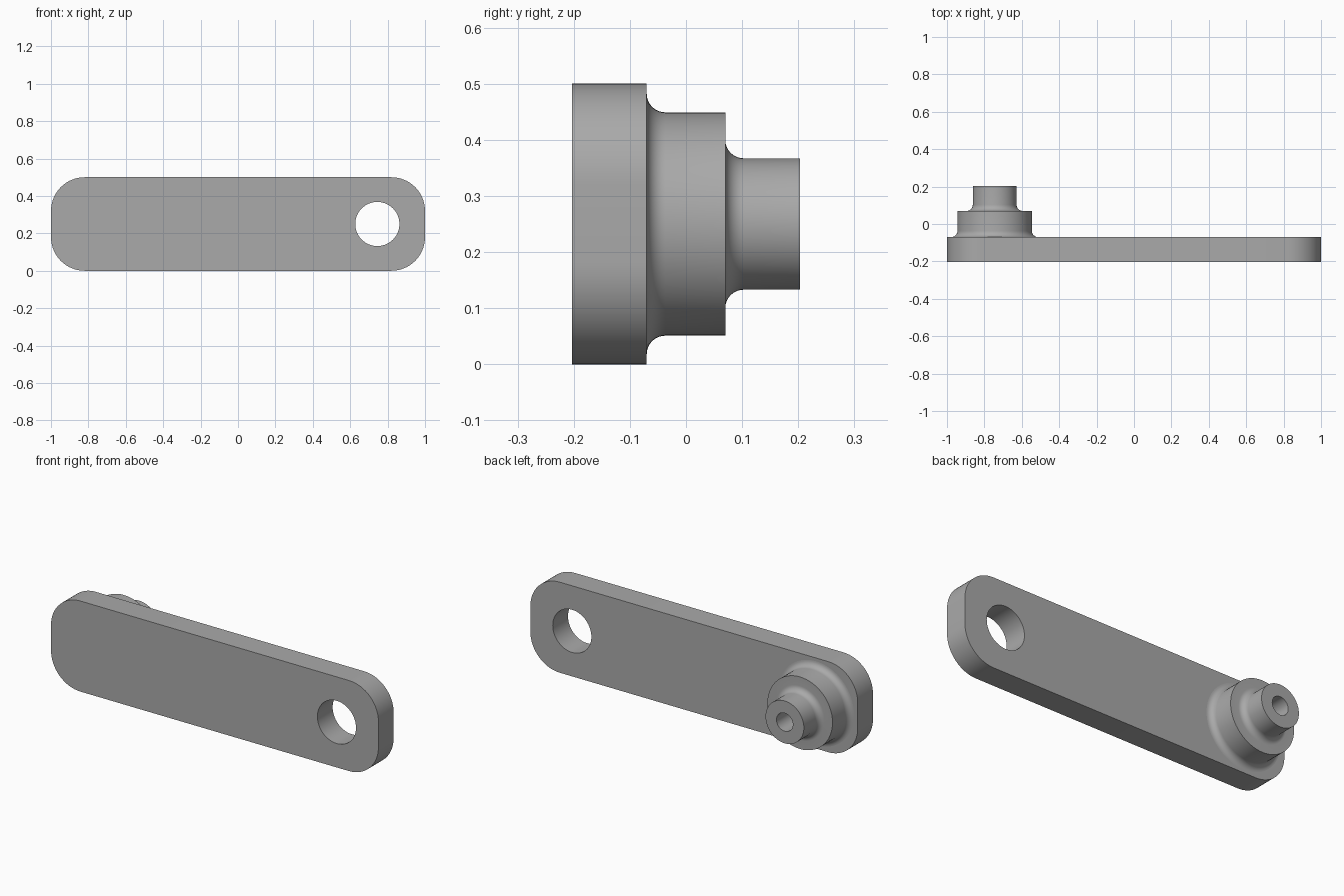
import bpy, bmesh, math
from mathutils import Matrix, Vector

cube = bpy.data.objects.get("Cube")
if cube:
    bpy.data.objects.remove(cube, do_unlink=True)

# Shared dimensions
FRONT, PLATE_BACK, BOSS_BACK, PIN_BACK = -0.203, -0.07, 0.07, 0.203
HEIGHT, MID = 0.5, 0.25
CORNER, FILLET = 0.18, 0.033
HOLE_X, BOSS_X = 0.745, -0.745

steel = bpy.data.materials.new("plain grey")
steel.use_nodes = True
steel.diffuse_color = (0.4, 0.4, 0.4, 1)
steel.node_tree.nodes["Principled BSDF"].inputs["Base Color"].default_value = (0.4, 0.4, 0.4, 1)


def add_object(name, bm):
    bmesh.ops.recalc_face_normals(bm, faces=bm.faces)
    mesh = bpy.data.meshes.new(name)
    bm.to_mesh(mesh)
    bm.free()
    mesh.materials.append(steel)
    obj = bpy.data.objects.new(name, mesh)
    bpy.context.collection.objects.link(obj)
    return obj


def smooth(obj):
    bpy.ops.object.select_all(action='DESELECT')
    obj.select_set(True)
    bpy.context.view_layer.objects.active = obj
    bpy.ops.object.shade_smooth_by_angle(angle=math.radians(30))


def fillet(radius, y):
    """Concave quarter arc from the shoulder at y up to a cylinder of this radius."""
    arc = [math.pi / 2 * i / 8 for i in range(9)]
    return [(radius + FILLET * (1 - math.sin(a)), y + FILLET * (1 - math.cos(a))) for a in arc]


# Plate: slab with rounded corners
bm = bmesh.new()
depth = PLATE_BACK - FRONT
bmesh.ops.create_cube(bm, size=1, matrix=Matrix.Translation((0, (FRONT + PLATE_BACK) / 2, MID))
                      @ Matrix.Diagonal((2, depth, HEIGHT, 1)))
corners = [e for e in bm.edges if abs(e.verts[0].co.y - e.verts[1].co.y) > depth / 2]
bmesh.ops.bevel(bm, geom=corners, offset=CORNER, segments=16, profile=0.5, affect='EDGES')
plate = add_object("plate", bm)

# Round hole through the plate
bm = bmesh.new()
bmesh.ops.create_cone(bm, cap_ends=True, segments=64, radius1=0.118, radius2=0.118, depth=1,
                      matrix=Matrix.Translation((HOLE_X, FRONT, MID)) @ Matrix.Rotation(math.pi / 2, 4, 'X'))
cutter = add_object("hole_cutter", bm)
cut = plate.modifiers.new("hole", 'BOOLEAN')
cut.operation = 'DIFFERENCE'
cut.object = cutter
cut.solver = 'EXACT'
bpy.ops.object.select_all(action='DESELECT')
plate.select_set(True)
bpy.context.view_layer.objects.active = plate
bpy.ops.object.modifier_apply(modifier=cut.name)
bpy.data.objects.remove(cutter, do_unlink=True)
smooth(plate)

# Stepped boss and pin with a blind bore, turned as one profile of (radius, y)
BOSS_R, PIN_R, BORE_R, BORE_END = 0.199, 0.117, 0.05, 0.0
profile = (fillet(BOSS_R, PLATE_BACK) + [(BOSS_R, BOSS_BACK)]
           + fillet(PIN_R, BOSS_BACK) + [(PIN_R, PIN_BACK)]
           + [(BORE_R, PIN_BACK), (BORE_R, BORE_END), (0, BORE_END)])
bm = bmesh.new()
centre = Vector((BOSS_X, 0, MID))
verts = [bm.verts.new(centre + Vector((r, y, 0))) for r, y in profile]
edges = [bm.edges.new(pair) for pair in zip(verts, verts[1:])]
bmesh.ops.spin(bm, geom=verts + edges, cent=centre, axis=(0, 1, 0), angle=2 * math.pi, steps=64)
bmesh.ops.remove_doubles(bm, verts=bm.verts, dist=0.0001)
smooth(add_object("stepped_pin", bm))
